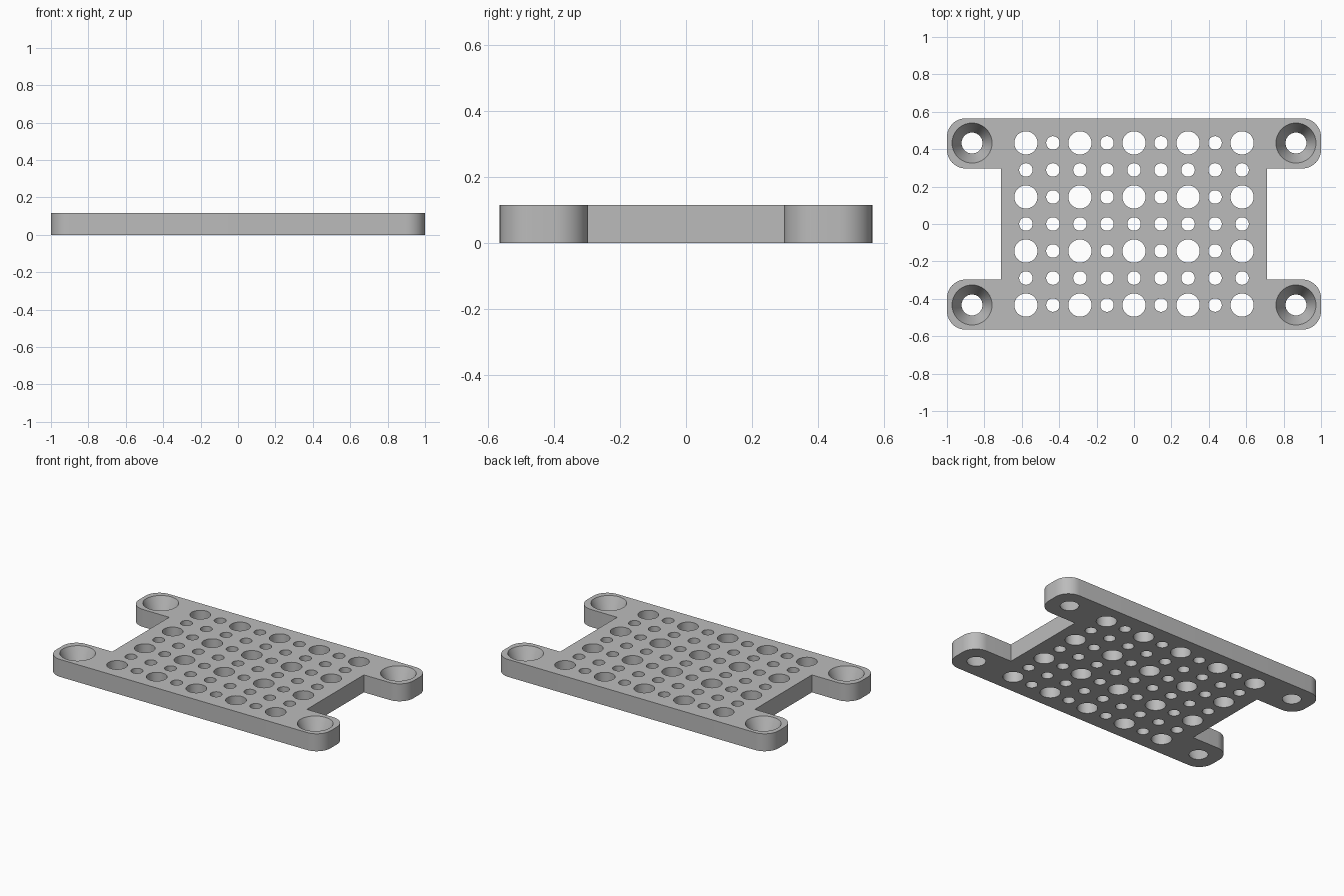
import bpy, bmesh
from math import sin, cos, pi

cube = bpy.data.objects.get("Cube")
if cube:
    bpy.data.objects.remove(cube)

THICK = 0.115              # plate thickness
HALF_X, HALF_Y = 1.0, 0.565
NOTCH_X, NOTCH_Y = 0.71, 0.297
CORNER = 0.1               # rounding of the ears
PITCH = 0.1445             # spacing of the hole grid
SCREW_X, SCREW_Y = 0.866, 0.433

grey = bpy.data.materials.new("plain grey")
grey.use_nodes = True
colour = (0.5, 0.5, 0.5, 1)
grey.diffuse_color = colour
grey.node_tree.nodes["Principled BSDF"].inputs["Base Color"].default_value = colour


def arc(cx, cy, r, start, sweep, n):
    return [(cx + r * cos(start + sweep * i / n), cy + r * sin(start + sweep * i / n))
            for i in range(n + 1)]


def circle(cx, cy, r, n=40):
    return arc(cx, cy, r, 0, 2 * pi, n)[:-1]


def add_wall(bm, lower, upper):
    """Wall between two matching closed outlines; returns the rim edges."""
    low = [bm.verts.new((x, y, 0)) for x, y in lower]
    high = [bm.verts.new((x, y, THICK)) for x, y in upper]
    n = len(low)
    for i in range(n):
        j = (i + 1) % n
        bm.faces.new((low[i], low[j], high[j], high[i]))
    return [[bm.edges.get((ring[i], ring[(i + 1) % n])) for i in range(n)]
            for ring in (low, high)]


# Plate outline: the right-hand half, then the same half turned around
ear_x = HALF_X - CORNER
half = [(NOTCH_X, -NOTCH_Y), (NOTCH_X, NOTCH_Y)]
half += arc(ear_x, NOTCH_Y + CORNER, CORNER, -pi / 2, pi / 2, 12)
half += arc(ear_x, HALF_Y - CORNER, CORNER, 0, pi / 2, 12)
front_ear = [(x, -y) for x, y in reversed(half[2:])]
half = front_ear + half
outline = half + [(-x, -y) for x, y in half]

bm = bmesh.new()
walls = [add_wall(bm, outline, outline)]

# Grid of vent holes: large ones on every other row and column
for row in range(-3, 4):
    for col in range(-4, 5):
        r = 0.062 if row % 2 and col % 2 == 0 else 0.036
        ring = circle(col * PITCH, row * PITCH, r)
        walls.append(add_wall(bm, ring, ring))

# Tapered screw holes in the four ears
for sx in (-1, 1):
    for sy in (-1, 1):
        walls.append(add_wall(bm, circle(sx * SCREW_X, sy * SCREW_Y, 0.056),
                              circle(sx * SCREW_X, sy * SCREW_Y, 0.107)))

# Flat bottom and top, filled around the holes
for side in (0, 1):
    rims = [e for wall in walls for e in wall[side]]
    bmesh.ops.triangle_fill(bm, edges=rims, use_beauty=True,
                            normal=(0, 0, 1 if side else -1))
bmesh.ops.recalc_face_normals(bm, faces=bm.faces)

mesh = bpy.data.meshes.new("mounting_plate")
bm.to_mesh(mesh)
bm.free()
mesh.materials.append(grey)
plate = bpy.data.objects.new("mounting_plate", mesh)
bpy.context.collection.objects.link(plate)

bpy.ops.object.select_all(action='DESELECT')
plate.select_set(True)
bpy.context.view_layer.objects.active = plate
bpy.ops.object.shade_smooth_by_angle(angle=pi / 6)
